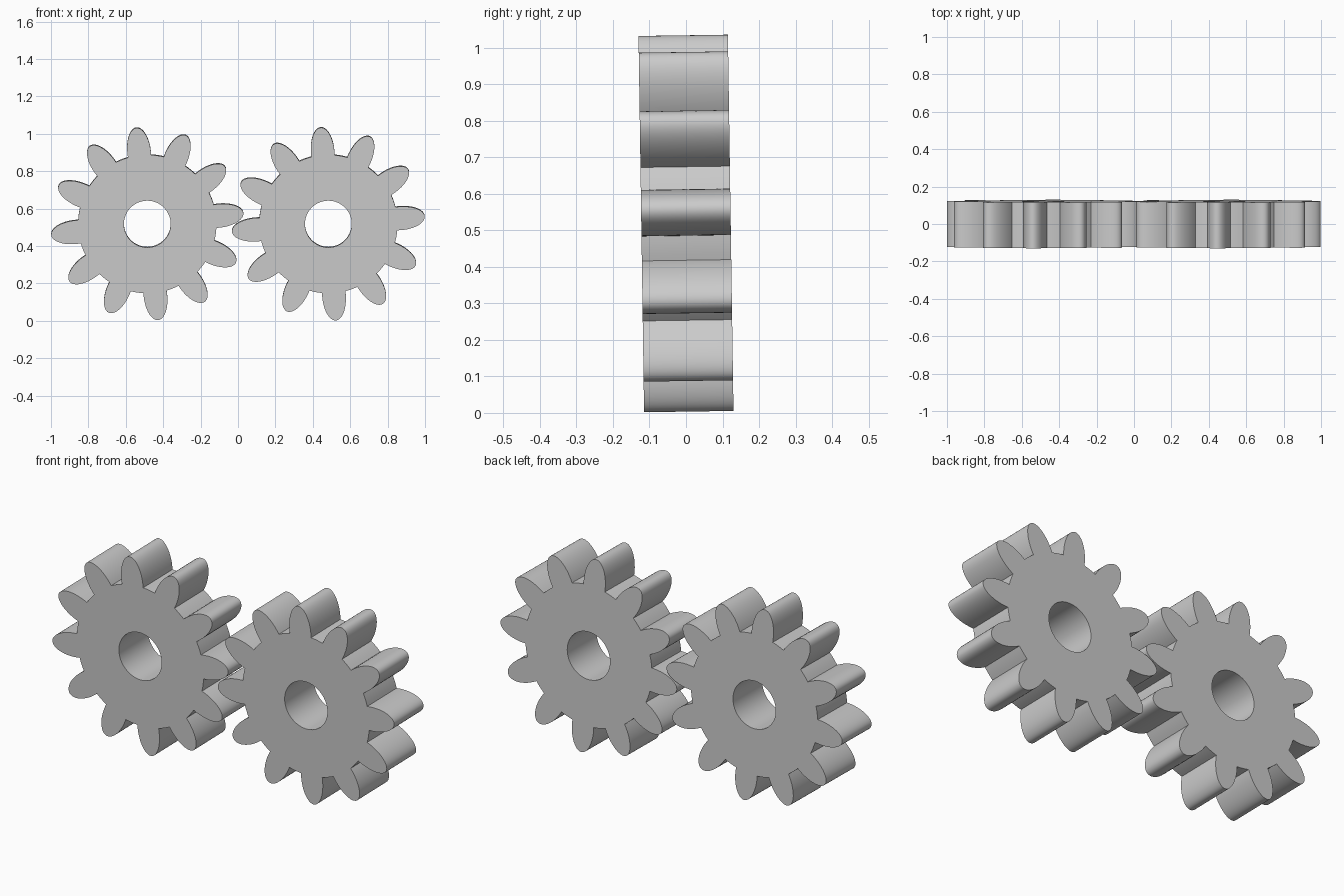
import bpy, bmesh
from math import sin, cos, pi, hypot, atan2, radians

if "Cube" in bpy.data.objects:
    bpy.data.objects.remove(bpy.data.objects["Cube"])

TEETH, ROOT, BORE, DEPTH = 12, 0.37, 0.125, 0.245
TOOTH_MID, TOOTH_LEN, TOOTH_WID = 0.385, 0.132, 0.063
CENTRE_Z = 0.519


def gear_outline(offset):
    """Root circle with elliptical teeth, traced counter-clockwise."""
    tooth = []
    n = 48
    for i in range(-n // 2, n // 2 + 1):
        t = 2 * pi * i / n
        x, y = TOOTH_MID + TOOTH_LEN * cos(t), TOOTH_WID * sin(t)
        if hypot(x, y) > ROOT:
            tooth.append((hypot(x, y), atan2(y, x)))
    # short root arc to the next tooth
    pitch = 2 * pi / TEETH
    c = TOOTH_MID
    # angle at which the ellipse crosses the root circle
    a, b = 0.0, 0.0
    k = 1 - (TOOTH_WID / TOOTH_LEN) ** 2
    lo, hi = pi / 2, pi
    for _ in range(40):
        m = (lo + hi) / 2
        if hypot(c + TOOTH_LEN * cos(m), TOOTH_WID * sin(m)) > ROOT:
            lo = m
        else:
            hi = m
    start = atan2(TOOTH_WID * sin(lo), c + TOOTH_LEN * cos(lo))
    end = pitch - start
    arc = [(ROOT, start + (end - start) * i / 4) for i in range(5)]
    pts = []
    for k in range(TEETH):
        for r, ang in tooth + arc:
            ang += offset + k * pitch
            pts.append((r * cos(ang), r * sin(ang)))
    return pts


def make_gear(name, x, angle):
    bm = bmesh.new()
    bore = [(BORE * cos(2 * pi * i / 64), BORE * sin(2 * pi * i / 64)) for i in range(64)]
    # outline and bore loops, filled and extruded to thickness
    for loop in (gear_outline(radians(angle)), bore):
        vs = [bm.verts.new((px, -DEPTH / 2, pz)) for px, pz in loop]
        for i, v in enumerate(vs):
            bm.edges.new((v, vs[(i + 1) % len(vs)]))
    bmesh.ops.triangle_fill(bm, edges=bm.edges[:], use_beauty=True)
    ext = bmesh.ops.extrude_face_region(bm, geom=bm.faces[:])
    bmesh.ops.translate(bm, vec=(0, DEPTH, 0),
                        verts=[g for g in ext["geom"] if isinstance(g, bmesh.types.BMVert)])
    bmesh.ops.recalc_face_normals(bm, faces=bm.faces[:])
    mesh = bpy.data.meshes.new(name)
    bm.to_mesh(mesh)
    bm.free()
    obj = bpy.data.objects.new(name, mesh)
    bpy.context.collection.objects.link(obj)
    obj.location = (x, 0, CENTRE_Z)
    obj.rotation_euler.x = radians(0.85)  # slight backward lean
    bpy.context.view_layer.objects.active = obj
    obj.select_set(True)
    bpy.ops.object.shade_smooth_by_angle(angle=radians(30))
    obj.select_set(False)


make_gear("left_gear", -0.485, 6.5)
make_gear("right_gear", 0.483, 4.5)
